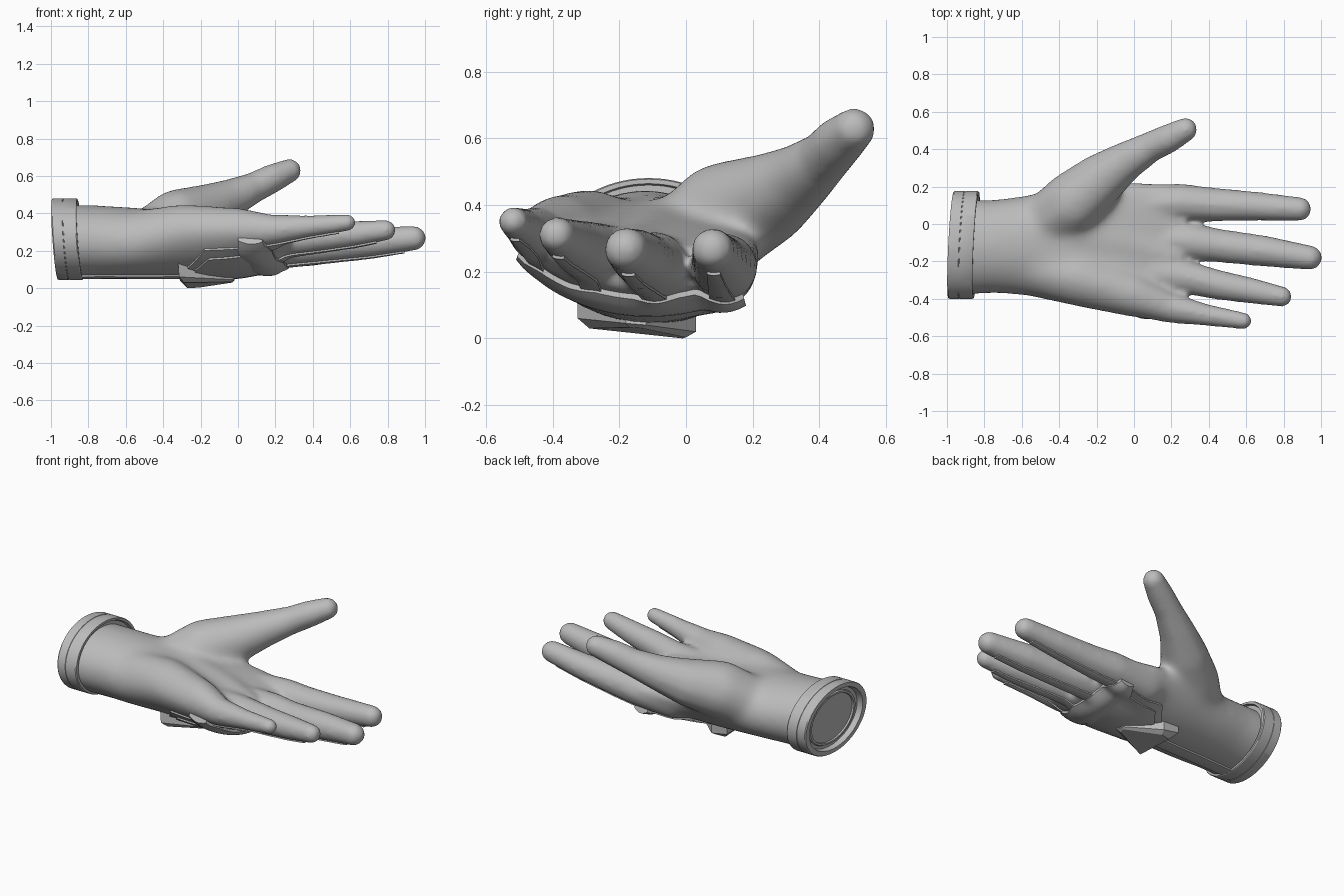
import bpy, bmesh, math
from mathutils import Vector, Matrix
from mathutils.bvhtree import BVHTree

if "Cube" in bpy.data.objects:
    bpy.data.objects.remove(bpy.data.objects["Cube"])

grey = bpy.data.materials.new("glove grey")
grey.diffuse_color = (0.5, 0.5, 0.5, 1)
grey.use_nodes = True
grey.node_tree.nodes["Principled BSDF"].inputs["Base Color"].default_value = grey.diffuse_color


def finish(name, bm, angle=35):
    mesh = bpy.data.meshes.new(name)
    bmesh.ops.recalc_face_normals(bm, faces=bm.faces)
    bm.to_mesh(mesh)
    bm.free()
    mesh.materials.append(grey)
    ob = bpy.data.objects.new(name, mesh)
    bpy.context.collection.objects.link(ob)
    bpy.ops.object.select_all(action='DESELECT')
    ob.select_set(True)
    bpy.context.view_layer.objects.active = ob
    bpy.ops.object.shade_smooth_by_angle(angle=math.radians(angle))
    return ob


def loft(bm, rings, caps=True):
    vr = [[bm.verts.new(p) for p in r] for r in rings]
    n = len(vr[0])
    for a, b in zip(vr, vr[1:]):
        for i in range(n):
            bm.faces.new((a[i], a[(i + 1) % n], b[(i + 1) % n], b[i]))
    if caps:
        bm.faces.new(vr[0])
        bm.faces.new(vr[-1][::-1])
    return vr


def chain(bm, pts):
    """Row of overlapping spheres through (x, y, z, radius) points."""
    for a, b in zip(pts, pts[1:]):
        a, b = Vector(a), Vector(b)
        n = max(2, int((b - a).xyz.length / 0.018))
        for i in range(n + 1):
            p = a.lerp(b, i / n)
            bmesh.ops.create_icosphere(bm, subdivisions=2, radius=p.w,
                                       matrix=Matrix.Translation(p.xyz))


# Palm: cupped elliptical sections (x, y centre, half width, z centre, half height, cup, tilt)
palm = [(-0.92, -0.125, 0.25, 0.25, 0.193, 0, 0), (-0.75, -0.12, 0.25, 0.25, 0.193, 0, 0),
        (-0.58, -0.115, 0.268, 0.245, 0.188, 0, 0), (-0.3, -0.12, 0.325, 0.23, 0.175, 0.06, 0.02),
        (0.0, -0.14, 0.365, 0.205, 0.14, 0.08, 0.03), (0.2, -0.15, 0.36, 0.205, 0.1, 0.07, 0.035),
        (0.28, -0.14, 0.31, 0.215, 0.07, 0.055, 0.03)]
rings = []
for x, yc, a, zc, b, cup, tilt in palm:
    ring = []
    for i in range(40):
        c, s = math.cos(i * math.tau / 40), math.sin(i * math.tau / 40)
        ring.append((x, yc + a * c, zc + b * s + cup * c * c - tilt * c))
    rings.append(ring)
bm = bmesh.new()
loft(bm, rings)

# Fingers and thumb, each starting inside the palm
fingers = {
    "index": [(0.0, 0.1, 0.2, 0.115), (0.25, 0.115, 0.215, 0.103), (0.4, 0.105, 0.22, 0.094),
              (0.65, 0.095, 0.24, 0.08), (0.885, 0.08, 0.267, 0.066)],
    "middle": [(0.1, -0.08, 0.21, 0.105), (0.3, -0.095, 0.22, 0.103), (0.45, -0.115, 0.225, 0.092),
               (0.7, -0.145, 0.245, 0.085), (0.94, -0.18, 0.267, 0.068)],
    "ring": [(0.1, -0.26, 0.24, 0.11), (0.28, -0.285, 0.26, 0.092), (0.45, -0.325, 0.275, 0.082),
             (0.62, -0.355, 0.29, 0.072), (0.79, -0.388, 0.31, 0.057)],
    "little": [(-0.5, -0.24, 0.28, 0.145), (-0.3, -0.29, 0.305, 0.15), (0.0, -0.38, 0.315, 0.12),
               (0.18, -0.445, 0.31, 0.085), (0.38, -0.485, 0.33, 0.061), (0.585, -0.518, 0.35, 0.047)],
    "thumb": [(-0.46, 0.01, 0.28, 0.16), (-0.33, 0.11, 0.36, 0.175), (-0.18, 0.235, 0.415, 0.145),
              (-0.05, 0.33, 0.475, 0.11), (0.08, 0.408, 0.535, 0.085), (0.18, 0.455, 0.585, 0.08),
              (0.275, 0.505, 0.628, 0.066)],
    "middle palm": [(-0.6, -0.12, 0.25, 0.18), (-0.3, -0.08, 0.245, 0.17), (0.0, -0.12, 0.23, 0.13),
                    (0.2, -0.18, 0.23, 0.1)]}
for pts in fingers.values():
    chain(bm, pts)
hand = finish("hand", bm)
m = hand.modifiers.new("fuse", 'REMESH')
m.mode, m.voxel_size = 'VOXEL', 0.013
bpy.ops.object.modifier_apply(modifier="fuse")

# Extra softening on the palm and thumb root, fading out toward the fingers
group = hand.vertex_groups.new(name="palm")
for v in hand.data.vertices:
    x, y, z = v.co
    w = min(1, max(0, (0.2 - x) / 0.25)) * min(1, max(0, (0.38 - y) / 0.15)) * min(1, max(0, (x + 0.85) / 0.15))
    group.add([v.index], w, 'REPLACE')
for name, count, vg in (("soften_palm", 70, "palm"), ("soften", 12, "")):
    m = hand.modifiers.new(name, 'SMOOTH')
    m.factor, m.iterations, m.vertex_group = 0.5, count, vg
    bpy.ops.object.modifier_apply(modifier=name)
bpy.ops.object.shade_smooth()
if not hand.data.materials:
    hand.data.materials.append(grey)

# Armour plates: strips between two edge lines, laid against the back of the hand
tmp = bmesh.new()
tmp.from_mesh(hand.data)
skin = BVHTree.FromBMesh(tmp)
tmp.free()


def surface(x, y):
    hit = skin.ray_cast(Vector((x, y, -1)), Vector((0, 0, 1)))
    if not hit[0]:
        hit = skin.find_nearest(Vector((x, y, 0.2)))
    return hit[0], (hit[1] + Vector((0, 0, -1.2))).normalized()


def plate(name, pairs, thick, bulge=0.0, steps=5, cols=6):
    rows = []
    for k, ((a, b), (c, d)) in enumerate(zip(pairs, pairs[1:])):
        a, b, c, d = map(Vector, (a, b, c, d))
        for i in range(steps + (k == len(pairs) - 2)):
            rows.append((a.lerp(c, i / steps), b.lerp(d, i / steps)))
    rings = []
    for p, q in rows:
        base = [surface(*p.lerp(q, j / cols)) for j in range(cols + 1)]
        low = [v + n * (thick + bulge * math.sin(math.pi * j / cols)) for j, (v, n) in enumerate(base)]
        high = [v - n * 0.02 for v, n in base]
        rings.append(low + high[::-1])
    bm = bmesh.new()
    vr = loft(bm, rings, caps=False)
    n = len(vr[0])
    for r in (vr[0], vr[-1]):
        for j in range(cols):
            bm.faces.new((r[j], r[j + 1], r[n - 2 - j], r[n - 1 - j]))
    return finish(name, bm)


# Back panel with a raised inner field, and the strip running to the cuff
plate("back_panel", [((-0.27, -0.3), (-0.25, -0.06)), ((-0.18, -0.42), (-0.12, 0.11)),
                     ((0.12, -0.47), (0.16, 0.15))], 0.01, cols=10)
plate("back_panel_inner", [((-0.23, -0.29), (-0.21, -0.08)), ((-0.16, -0.38), (-0.1, 0.07)),
                           ((0.12, -0.43), (0.16, 0.11))], 0.018, cols=10)
plate("wrist_strip", [((-0.85, -0.21), (-0.85, -0.12)), ((-0.25, -0.2), (-0.25, -0.1))], 0.01)

# Knuckle guard with a bump over each knuckle
plate("knuckle_guard", [((0.0, -0.485), (0.13, -0.5)), ((0.0, -0.43), (0.18, -0.43)),
                        ((0.06, -0.35), (0.2, -0.35)), ((0.07, -0.27), (0.24, -0.27)),
                        ((0.1, -0.18), (0.25, -0.18)), ((0.11, -0.09), (0.27, -0.09)),
                        ((0.12, 0.0), (0.26, 0.0)), ((0.11, 0.1), (0.27, 0.1)),
                        ((0.15, 0.17), (0.24, 0.17))], 0.016, 0.018, 4, 8)

# Finger strips
for name, x0, y0, x1, y1, w in (("index", 0.22, 0.11, 0.84, 0.083, 0.038),
                                ("middle", 0.22, -0.09, 0.89, -0.173, 0.038),
                                ("ring", 0.18, -0.275, 0.74, -0.383, 0.034),
                                ("little", 0.1, -0.435, 0.54, -0.513, 0.026)):
    e = 0.5 * w
    plate(name + "_strip", [((x0, y0 - w), (x0, y0 + w)), ((x1, y1 - e), (x1, y1 + e))],
          0.009, steps=24, cols=4)

# Three-cornered fin standing off the back panel
bm = bmesh.new()
top = [(-0.32, -0.325, 0.13), (-0.31, 0.03, 0.08), (-0.2, 0.03, 0.075), (-0.02, -0.12, 0.075), (-0.03, -0.18, 0.08)]
mid = [(-0.315, -0.325, 0.06), (-0.31, 0.03, 0.04), (-0.2, 0.03, 0.02), (-0.02, -0.12, 0.04), (-0.02, -0.18, 0.045)]
low = [(-0.29, -0.29, 0.03), (-0.27, -0.01, 0.0), (-0.21, 0.0, 0.003), (-0.03, -0.13, 0.03), (-0.04, -0.17, 0.033)]
loft(bm, [low, mid, top])
finish("back_fin", bm, 15)

# Cuff: grooved oval ring with a recessed end disc (x, relative radius)
profile = [(-0.945, 0.02), (-0.945, 0.66), (-0.955, 0.67), (-0.955, 0.72), (-0.945, 0.74),
           (-0.945, 0.82), (-0.978, 0.85), (-0.978, 0.97), (-0.972, 0.985), (-0.921, 0.985),
           (-0.92, 0.975), (-0.916, 0.975), (-0.915, 0.985), (-0.85, 0.985), (-0.844, 0.97),
           (-0.844, 0.91), (-0.86, 0.89), (-0.86, 0.6)]
rings = []
for x, r in profile:
    ring = []
    for i in range(72):
        y = 0.293 * r * math.cos(i * math.tau / 72)
        z = 0.222 * r * math.sin(i * math.tau / 72)
        ring.append((x + 0.05 * y - 0.07 * z, y - 0.112, z + 0.262))
    rings.append(ring)
bm = bmesh.new()
loft(bm, rings)
finish("cuff", bm, 30)
